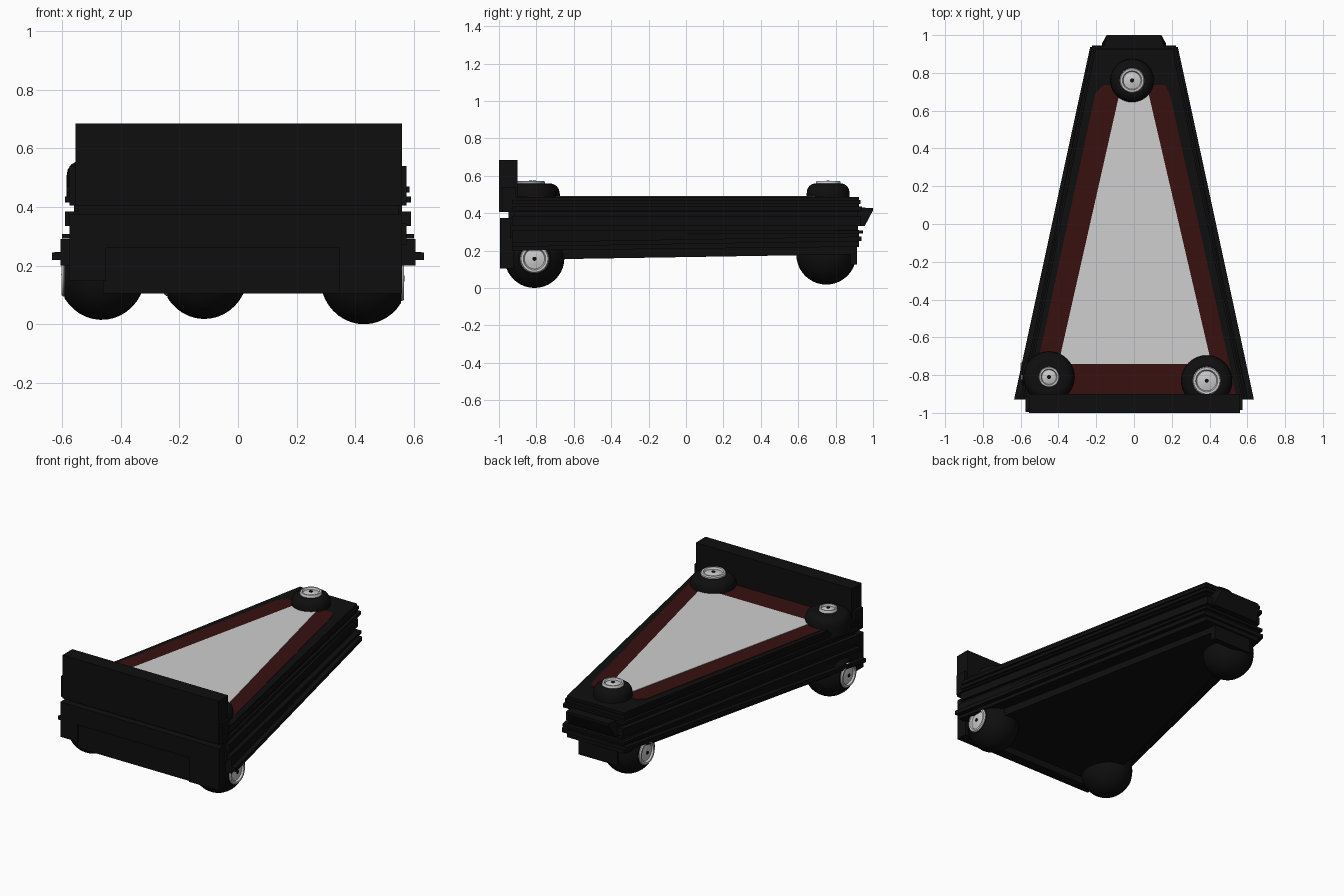
import bpy, bmesh, math
from mathutils import Matrix, Vector

if "Cube" in bpy.data.objects:
    bpy.data.objects.remove(bpy.data.objects["Cube"])


def mat(name, c):
    m = bpy.data.materials.new(name)
    m.diffuse_color = (*c, 1)
    m.use_nodes = True
    m.node_tree.nodes["Principled BSDF"].inputs["Base Color"].default_value = m.diffuse_color
    return m


BLACK = mat("body black", (0.0045, 0.0045, 0.0045))
RED = mat("dark red", (0.04, 0.005, 0.005))
WHITE = mat("pale grey", (0.62, 0.62, 0.62))
SILVER = mat("silver", (0.6, 0.6, 0.6))


def finish(name, bm, m):
    bmesh.ops.recalc_face_normals(bm, faces=bm.faces)
    me = bpy.data.meshes.new(name)
    bm.to_mesh(me)
    bm.free()
    me.materials.append(m)
    ob = bpy.data.objects.new(name, me)
    bpy.context.collection.objects.link(ob)
    return ob


def prism(name, pts, low, high, m):
    """Extrude a plan outline; low and high are z heights as functions of y."""
    bm = bmesh.new()
    a = [bm.verts.new((x, y, low(y))) for x, y in pts]
    b = [bm.verts.new((x, y, high(y))) for x, y in pts]
    bm.faces.new(a)
    bm.faces.new(b)
    n = len(pts)
    for i in range(n):
        bm.faces.new((a[i], a[(i + 1) % n], b[(i + 1) % n], b[i]))
    return finish(name, bm, m)


def slab(name, z0, z1, wf, wb, y0=-0.93, y1=0.93, m=BLACK, rise=0.0):
    """Tapered layer; rise lifts the rear end."""
    pts = [(-wf, y0), (wf, y0), (wb, y1), (-wb, y1)]
    f = lambda z: (lambda y: z + rise * (y - y0) / (y1 - y0))
    return prism(name, pts, f(z0), f(z1), m)


def box(name, x0, x1, y0, y1, z0, z1, m=BLACK):
    return prism(name, [(x0, y0), (x1, y0), (x1, y1), (x0, y1)],
                 lambda y: z0, lambda y: z1, m)


def lathe(name, prof, loc, axis, m, seg=40):
    """Spin an (r, h) profile about the given axis."""
    bm = bmesh.new()
    rings = []
    for r, h in prof:
        rings.append([bm.verts.new((r * math.cos(2 * math.pi * i / seg),
                                    r * math.sin(2 * math.pi * i / seg), h))
                      for i in range(seg)])
    for p, q in zip(rings, rings[1:]):
        for i in range(seg):
            j = (i + 1) % seg
            bm.faces.new((p[i], p[j], q[j], q[i]))
    bmesh.ops.remove_doubles(bm, verts=bm.verts, dist=1e-5)
    ends = [e for e in bm.edges if e.is_boundary]
    if ends:
        bmesh.ops.holes_fill(bm, edges=ends)
    q = Vector((0, 0, 1)).rotation_difference(Vector(axis))
    bm.transform(Matrix.Translation(loc) @ q.to_matrix().to_4x4())
    ob = finish(name, bm, m)
    bpy.context.view_layer.objects.active = ob
    ob.select_set(True)
    bpy.ops.object.shade_smooth_by_angle(angle=math.radians(35))
    ob.select_set(False)
    return ob


def hub(name, loc, axis, r):
    prof = [(r, -0.02), (r, 0.008), (r * 0.93, 0.015), (r * 0.78, 0.015),
            (r * 0.7, 0.004), (r * 0.5, 0.007), (r * 0.25, 0.011), (0, 0.012)]
    lathe(name, prof, loc, axis, SILVER)
    tip = Vector(loc) + Vector(axis) * 0.012
    lathe(name + "_bolt", [(0.011, -0.005), (0.011, 0.003), (0, 0.004)],
          tip, axis, BLACK, 12)


# stacked tapered layers of the body
slab("belly", 0.15, 0.225, 0.53, 0.12, -0.93, 0.91, rise=0.03)
slab("lower_body", 0.20, 0.29, 0.605, 0.205, -0.93, 0.925, rise=0.02)
slab("lower_ledge", 0.22, 0.245, 0.635, 0.232, -0.93, 0.938, rise=0.03)
slab("middle_body", 0.27, 0.345, 0.575, 0.19, -0.94, 0.92)
slab("middle_ridge", 0.292, 0.308, 0.60, 0.222, -0.93, 0.945)
slab("waist_ridge", 0.335, 0.385, 0.59, 0.205, -0.93, 0.935)
slab("waist_groove", 0.37, 0.42, 0.56, 0.175, -0.92, 0.92)
slab("upper_body", 0.405, 0.486, 0.575, 0.205, -0.93, 0.925)
slab("upper_ridge", 0.415, 0.435, 0.59, 0.222, -0.93, 0.942)
slab("upper_edge", 0.45, 0.47, 0.585, 0.212, -0.93, 0.932)

# deck surface: red border and pale triangle panel
prism("red_deck", [(-0.545, -0.90), (0.54, -0.90), (0.19, 0.69), (0.165, 0.735),
                   (-0.165, 0.735), (-0.205, 0.69)],
      lambda y: 0.482, lambda y: 0.489, RED)
prism("pale_panel", [(-0.4, -0.74), (0.41, -0.74), (0.075, 0.70), (-0.075, 0.70)],
      lambda y: 0.485, lambda y: 0.492, WHITE)

# front boards
box("front_board", -0.555, 0.56, -1.0, -0.90, 0.405, 0.685)
box("front_board_step", -0.575, 0.575, -0.985, -0.91, 0.405, 0.54)
box("front_gap_filler", -0.545, 0.55, -0.95, -0.90, 0.36, 0.42)
box("front_lower_top", -0.575, 0.56, -0.995, -0.92, 0.26, 0.375)
box("front_lower_left", -0.575, -0.45, -0.995, -0.92, 0.15, 0.265)
box("front_lower_right", 0.345, 0.56, -0.995, -0.92, 0.105, 0.265)
box("front_lower_panel", -0.46, 0.35, -0.985, -0.92, 0.105, 0.265)

# rear bumper: wedge profile spun out sideways, narrower at its tip
bm = bmesh.new()
side = [[bm.verts.new((s * w, y, z)) for w, y, z in
         ((0.165, 0.91, 0.43), (0.145, 1.0, 0.428), (0.145, 1.0, 0.415),
          (0.17, 0.955, 0.33), (0.17, 0.91, 0.33))] for s in (-1, 1)]
bm.faces.new(side[0])
bm.faces.new(side[1])
for i in range(5):
    j = (i + 1) % 5
    bm.faces.new((side[0][i], side[0][j], side[1][j], side[1][i]))
finish("rear_bumper", bm, BLACK)
box("rear_lower_block", -0.15, 0.13, 0.88, 0.915, 0.125, 0.25)

# upright ball wheels underneath, each with a hub facing outward
for name, x, y, z, s in (("front_left", -0.465, -0.81, 0.175, -1),
                         ("front_right", 0.43, -0.81, 0.16, 1),
                         ("rear", -0.115, 0.75, 0.178, -1)):
    R = 0.16
    prof = []
    for i in range(17):
        a = math.radians(-90 + i * 147 / 16)
        prof.append((R * math.cos(a), 0.94 * R * math.sin(a)))
    prof += [(0.078, prof[-1][1]), (0.07, prof[-1][1] - 0.01)]
    lathe(name + "_wheel", prof, (x, y, z), (s, 0, 0), BLACK)
    hub(name + "_hub", (x + s * 0.122, y, z - 0.004), (s, 0, 0), 0.077)

# flat-lying wheels on the deck
for name, x, y, r, h in (("deck_left", -0.45, -0.81, 0.135, 0.055),
                         ("deck_right", 0.385, -0.83, 0.135, 0.075),
                         ("deck_rear", -0.01, 0.76, 0.115, 0.066)):
    prof = [(r, -0.05), (r, 0.02), (r * 0.97, 0.042), (r * 0.88, 0.06),
            (r * 0.74, 0.071), (r * 0.6, 0.074), (h * 0.9, 0.07)]
    lathe(name + "_wheel", prof, (x, y, 0.485), (0, 0, 1), BLACK)
    hub(name + "_hub", (x, y, 0.558), (0, 0, 1), h)
